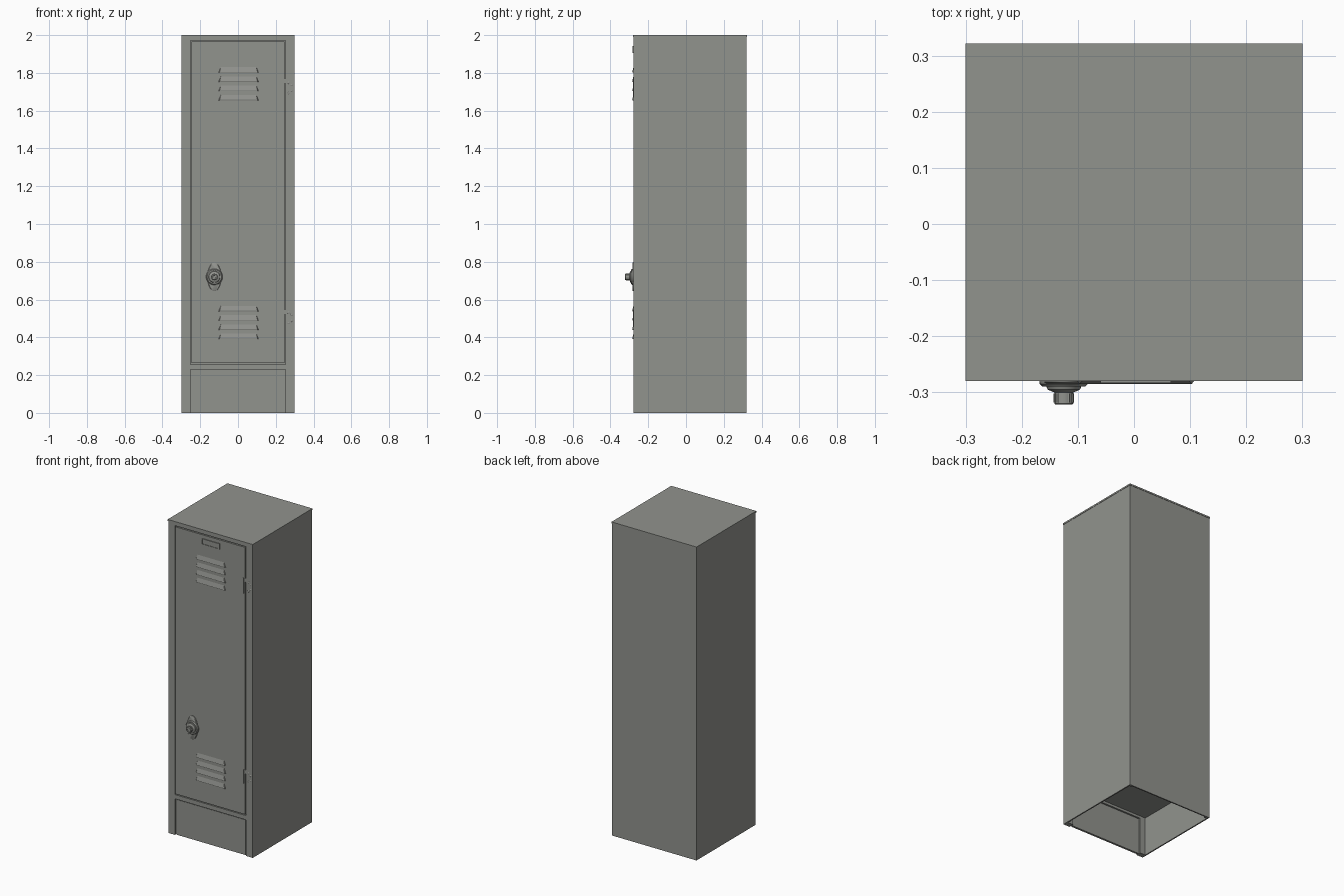
import bpy, bmesh, math
from mathutils import Vector

old = bpy.data.objects.get("Cube")
if old:
    bpy.data.objects.remove(old, do_unlink=True)

grey = bpy.data.materials.new("locker grey")
grey.use_nodes = True
colour = (0.285, 0.292, 0.27, 1)
grey.diffuse_color = colour
grey.node_tree.nodes["Principled BSDF"].inputs["Base Color"].default_value = colour

W, BACK, FRONT = 0.298, 0.32, -0.277   # half width, back and front planes
T = 0.008                              # sheet thickness


def finish(name, bm, smooth=False):
    bmesh.ops.recalc_face_normals(bm, faces=bm.faces)
    mesh = bpy.data.meshes.new(name)
    bm.to_mesh(mesh)
    bm.free()
    mesh.materials.append(grey)
    obj = bpy.data.objects.new(name, mesh)
    bpy.context.collection.objects.link(obj)
    if smooth:
        bpy.ops.object.select_all(action='DESELECT')
        obj.select_set(True)
        bpy.context.view_layer.objects.active = obj
        bpy.ops.object.shade_smooth_by_angle(angle=math.radians(35))
    return obj


def box(name, x, y, z):
    """Box from (min, max) pairs."""
    bm = bmesh.new()
    bmesh.ops.create_cube(bm, size=1)
    for v in bm.verts:
        v.co = Vector([sum(r) / 2 + c * (r[1] - r[0]) for r, c in zip((x, y, z), v.co)])
    return finish(name, bm)


def hull(name, points, smooth=False):
    bm = bmesh.new()
    for p in points:
        bm.verts.new(p)
    bmesh.ops.convex_hull(bm, input=bm.verts)
    return finish(name, bm, smooth)


def lathe(name, x, z, profile, steps=32):
    """Spin (radius, y) pairs about an axis pointing to the front."""
    bm = bmesh.new()
    verts = [bm.verts.new((x + r, y, z)) for r, y in profile]
    edges = [bm.edges.new(pair) for pair in zip(verts, verts[1:])]
    bmesh.ops.spin(bm, geom=verts + edges, cent=(x, 0, z), axis=(0, 1, 0),
                   angle=2 * math.pi, steps=steps)
    bmesh.ops.remove_doubles(bm, verts=bm.verts, dist=1e-5)
    return finish(name, bm, True)


# Cabinet shell, open underneath
box("back_panel", (-W, W), (BACK - T, BACK), (0, 1.99))
for side, s in (("left", 1), ("right", -1)):
    box(side + "_wall", sorted((s * W, s * (W - T))), (FRONT, BACK - T), (0, 1.99))
    box(side + "_door_post", sorted((s * (W - T), s * 0.251)), (FRONT, -0.245), (0, 1.99))
    box(side + "_back_flange", sorted((s * (W - T), s * 0.27)), (BACK - 0.016, BACK - T), (0, 1.98))
box("top_cover", (-0.3, 0.3), (-0.28, 0.322), (1.99, 2.0))

# Front rails and stops behind the door gap
box("top_rail", (-0.251, 0.251), (FRONT, -0.245), (1.972, 1.99))
box("bottom_rail", (-0.251, 0.251), (FRONT, -0.245), (0.23, 0.257))
box("door_stop", (-0.255, 0.255), (-0.262, -0.25), (0.24, 1.985))

# Floor with folded edges, and recessed kick panel
box("floor_sheet", (-W + T, W - T), (-0.25, BACK - T), (0.245, 0.253))
for i in range(3):
    box(f"floor_rib_{i + 1}", (0.245 - i * 0.025, 0.257 - i * 0.025), (-0.25, BACK - T), (0.233, 0.245))
box("kick_panel", (-0.251, 0.251), (-0.264, -0.256), (0, 0.23))
box("kick_panel_face", (-0.242, 0.242), (-0.269, -0.264), (0, 0.224))

# Door
box("door", (-0.245, 0.245), (FRONT - 0.001, -0.262), (0.263, 1.966))
D = FRONT - 0.001


# Louvers: hoods sloping out from the door above each slot
def louvers(name, top):
    for i in range(4):
        z = top - i * 0.049
        pts = []
        for s in (-1, 1):
            pts += [(s * 0.092, D + 0.002, z + 0.036), (s * 0.107, D + 0.002, z),
                    (s * 0.1, D - 0.007, z + 0.003), (s * 0.1, D - 0.006, z)]
        hull(f"{name}_{i + 1}", [(x + 0.003, y, zz) for x, y, zz in pts])


louvers("upper_louver", 1.802)
louvers("lower_louver", 0.538)

# Label holder: thin plate with a raised rim
box("label_plate", (-0.058, 0.064), (D - 0.002, D), (1.906, 1.941))
for z in (1.904, 1.937):
    box("label_rim", (-0.06, 0.066), (D - 0.005, D), (z, z + 0.006))
for x in (-0.06, 0.061):
    box("label_rim_end", (x, x + 0.005), (D - 0.005, D), (1.904, 1.943))

# Hinges with rivets on the post
for name, z in (("upper", 1.72), ("lower", 0.503)):
    h = 0.05 if name == "upper" else 0.044
    box(name + "_hinge_leaf", (0.23, 0.236), (D - 0.002, D), (z - h, z + h))
    box(name + "_hinge_knuckle", (0.236, 0.252), (D - 0.001, D + 0.01), (z + h - 0.025, z + h))
    for dx, dz in ((0.268, 0.028), (0.283, 0.015), (0.283, -0.015), (0.268, -0.028)):
        lathe(name + "_hinge_rivet", dx, z + dz,
              [(0, FRONT - 0.002), (0.004, FRONT - 0.0015), (0.006, FRONT)], 10)

# Lock: pointed oval plate, stepped dial and knob
LX, LZ = -0.125, 0.72
plate = []
for i in range(40):
    a = 2 * math.pi * i / 40
    x, z = 0.037 * math.cos(a), 0.075 * math.sin(a)
    plate += [(LX + x, D, LZ + z), (LX + x, D - 0.004, LZ + z),
              (LX + x * 0.93, D - 0.006, LZ + z * 0.96)]
hull("lock_plate", plate, True)
lathe("lock_dial", LX, LZ,
      [(0.044, D), (0.043, -0.285), (0.038, -0.29), (0.031, -0.29), (0.029, -0.295),
       (0.02, -0.299), (0.017, -0.3), (0.017, -0.32), (0.015, -0.322),
       (0.009, -0.322), (0.008, -0.319), (0, -0.319)])
for i in range(12):
    a = 2 * math.pi * i / 12
    x, z = LX + 0.017 * math.cos(a), LZ + 0.017 * math.sin(a)
    box(f"knob_grip_{i + 1}", (x - 0.0015, x + 0.0015), (-0.318, -0.302), (z - 0.0015, z + 0.0015))
